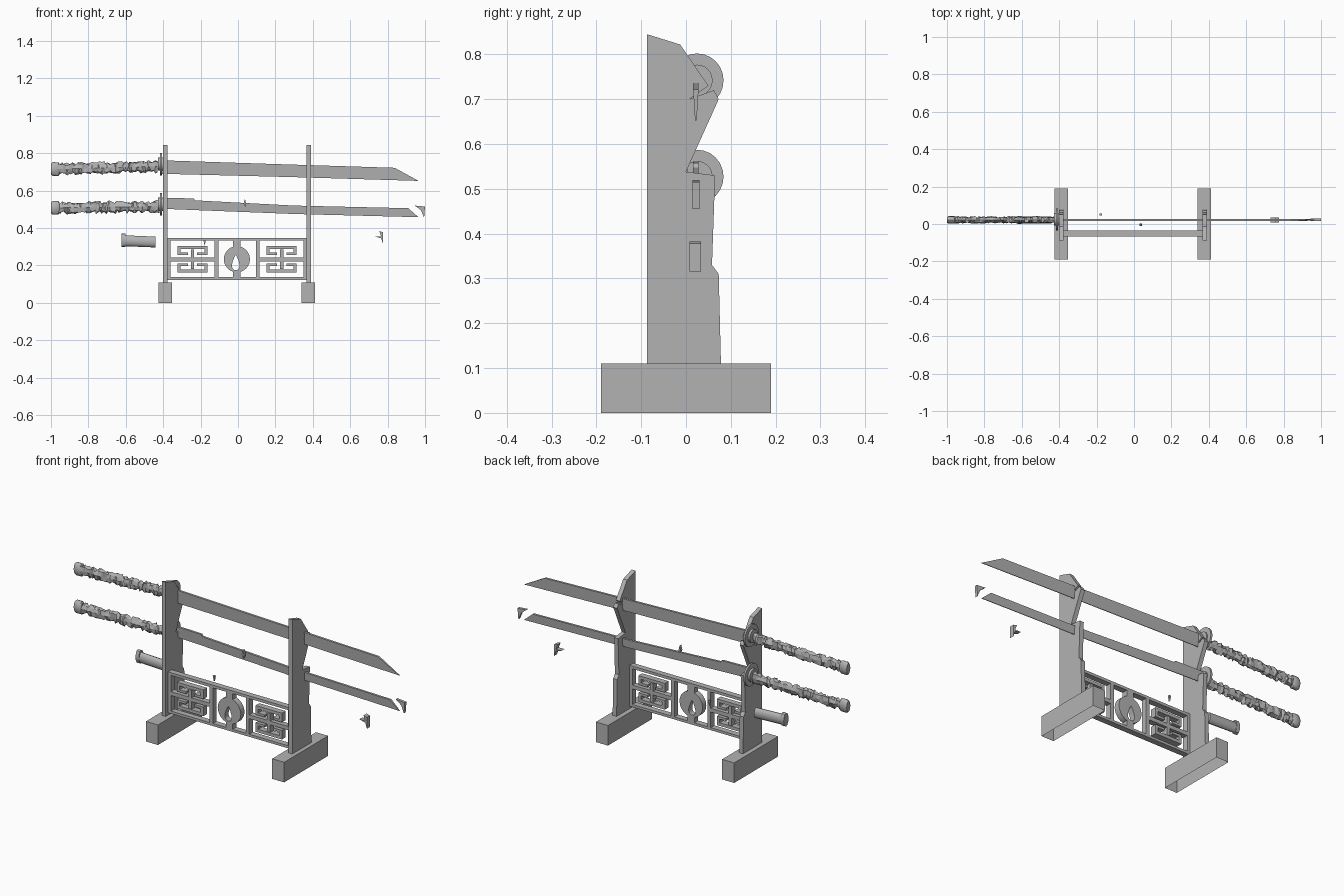
import bpy, bmesh, math, random
from mathutils import Vector

if "Cube" in bpy.data.objects:
    bpy.data.objects.remove(bpy.data.objects["Cube"], do_unlink=True)

random.seed(4)
GREY = (0.45, 0.45, 0.45, 1)
mat = bpy.data.materials.new("plain grey")
mat.use_nodes = True
mat.diffuse_color = GREY
mat.node_tree.nodes["Principled BSDF"].inputs["Base Color"].default_value = GREY


def finish(name, bm, smooth=False):
    bmesh.ops.recalc_face_normals(bm, faces=bm.faces[:])
    me = bpy.data.meshes.new(name)
    bm.to_mesh(me)
    bm.free()
    me.materials.append(mat)
    ob = bpy.data.objects.new(name, me)
    bpy.context.collection.objects.link(ob)
    if smooth:
        bpy.ops.object.select_all(action="DESELECT")
        ob.select_set(True)
        bpy.context.view_layer.objects.active = ob
        bpy.ops.object.shade_smooth_by_angle(angle=math.radians(35))
    return ob


def add_box(bm, x0, x1, y0, y1, z0, z1):
    made = bmesh.ops.create_cube(bm, size=1)["verts"]
    for v in made:
        v.co = Vector(((x0 + x1) / 2 + v.co.x * (x1 - x0),
                       (y0 + y1) / 2 + v.co.y * (y1 - y0),
                       (z0 + z1) / 2 + v.co.z * (z1 - z0)))


def add_prism(bm, points, offset):
    """Extrude a flat outline along an offset."""
    face = bm.faces.new([bm.verts.new(p) for p in points])
    new = bmesh.ops.extrude_face_region(bm, geom=[face], use_keep_orig=True)["geom"]
    verts = [g for g in new if isinstance(g, bmesh.types.BMVert)]
    bmesh.ops.translate(bm, verts=verts, vec=offset)
    return verts


def add_loft(bm, rings):
    """Join rings of points into a capped tube."""
    rows = [[bm.verts.new(p) for p in ring] for ring in rings]
    n = len(rows[0])
    for a, b in zip(rows, rows[1:]):
        for i in range(n):
            bm.faces.new((a[i], a[(i + 1) % n], b[(i + 1) % n], b[i]))
    bm.faces.new(rows[0][::-1])
    bm.faces.new(rows[-1])


def oval(x, y, z, ry, rz, n=16):
    return [(x, y + ry * math.cos(math.tau * i / n), z + rz * math.sin(math.tau * i / n))
            for i in range(n)]


# Feet, open underneath
for name, x0, x1 in (("right_foot", -0.425, -0.352), ("left_foot", 0.34, 0.413)):
    bm = bmesh.new()
    add_box(bm, x0, x1, -0.19, 0.19, 0, 0.11)
    under = [f for f in bm.faces if f.calc_center_median().z < 0.01]
    bmesh.ops.delete(bm, geom=under, context="FACES")
    finish(name, bm)

# Uprights with two hooked rests
upright = [(-0.087, 0.11), (0.078, 0.11), (0.073, 0.31), (0.058, 0.33), (0.065, 0.53),
           (0, 0.538), (0.073, 0.70), (0.062, 0.72), (0.007, 0.70), (0.05, 0.73),
           (-0.013, 0.822), (-0.087, 0.845)]
for name, x0, x1 in (("right_upright", -0.40, -0.377), ("left_upright", 0.366, 0.39)):
    bm = bmesh.new()
    add_prism(bm, [(x0, y, z) for y, z in upright], (x1 - x0, 0, 0))
    finish(name, bm)

# Lattice panel frame
Y0, Y1 = -0.067, -0.035
bm = bmesh.new()
for z0, z1 in ((0.123, 0.137), (0.332, 0.347)):
    add_box(bm, -0.377, 0.366, Y0, Y1, z0, z1)
for x0, x1 in ((-0.377, -0.36), (-0.125, -0.105), (0.095, 0.115), (0.349, 0.366)):
    add_box(bm, x0, x1, Y0, Y1, 0.137, 0.332)
finish("panel_frame", bm)

# Fretwork, the same on both sides of the panel
for name, cx in (("right_fretwork", -0.243), ("left_fretwork", 0.233)):
    bm = bmesh.new()
    add_box(bm, cx - 0.009, cx + 0.009, Y0, Y1, 0.18, 0.285)
    for s in (-1, 1):
        def bar(xa, xb, za, zb):
            z = sorted((0.233 + s * za, 0.233 + s * zb))
            add_box(bm, cx + xa, cx + xb, Y0, Y1, *z)
        bar(-0.08, 0.08, 0.055, 0.072)
        for t in (-1, 1):
            bar(*sorted((t * 0.08, t * 0.064)), 0.022, 0.055)
            bar(*sorted((t * 0.064, t * 0.025)), 0.022, 0.035)
    add_box(bm, cx - 0.118, cx + 0.118, Y0, Y1, 0.222, 0.243)
    finish(name, bm)

# Centre medallion: ring with a narrow opening, held by two short struts
bm = bmesh.new()
N = 24
outer, inner = [], []
for i in range(N):
    a = math.tau * i / N
    outer.append((-0.006 + 0.07 * math.cos(a), 0.233 + 0.07 * math.sin(a)))
    inner.append((-0.012 + 0.018 * math.cos(a) * (1 - 0.6 * math.sin(a)),
                  0.215 + 0.04 * math.sin(a)))
loops = [[bm.verts.new((x, y, z)) for x, z in pts]
         for pts, y in ((outer, Y0), (outer, Y1), (inner, Y1), (inner, Y0))]
for a, b in zip(loops, loops[1:] + loops[:1]):
    for i in range(N):
        bm.faces.new((a[i], a[(i + 1) % N], b[(i + 1) % N], b[i]))
for z0, z1 in ((0.137, 0.168), (0.298, 0.332)):
    add_box(bm, -0.026, 0.014, Y0, Y1, z0, z1)
finish("panel_medallion", bm, True)

# Swords
SY = 0.022
upper = [(-0.41, 0.762), (0.2, 0.742), (0.837, 0.722), (0.965, 0.652),
         (0.3, 0.672), (-0.41, 0.69)]
lower = [(-0.41, 0.562), (-0.235, 0.558), (-0.23, 0.548), (0.3, 0.52), (0.91, 0.506),
         (0.965, 0.458), (0.3, 0.475), (-0.41, 0.503)]
for label, outline, zg, z_end in (("upper", upper, 0.742, 0.715), ("lower", lower, 0.527, 0.508)):
    # Blade, thinner along the cutting edge
    bm = bmesh.new()
    add_prism(bm, [(x, SY - 0.006, z) for x, z in outline], (0, 0.012, 0))
    for v in bm.verts:
        if any(abs(v.co.x - x) + abs(v.co.z - z) < 1e-4 for x, z in outline[-3:]):
            v.co.y = SY + (v.co.y - SY) * 0.3
    finish(label + "_blade", bm)

    # Round guard with collar
    bm = bmesh.new()
    for x0, x1, r in ((-0.416, -0.406, 0.06), (-0.428, -0.40, 0.035)):
        add_loft(bm, [oval(x, SY + 0.003, zg, r * 0.98, r, 24) for x in (x0, x1)])
    finish(label + "_guard", bm, True)

    # Ragged cord-wrapped grip
    bm = bmesh.new()
    rings, steps = [], 46
    for k in range(steps + 1):
        f = k / steps
        x, z = -0.965 + 0.54 * f, z_end + (zg - 0.012 - z_end) * f
        ring = []
        for px, py, pz in oval(x, 0, 0, 0.02, 0.036, 8):
            s = random.uniform(0.5, 1.05)
            ring.append((px + random.uniform(-0.006, 0.006), SY + py * s, z + pz * s))
        rings.append(ring)
    add_loft(bm, rings)
    finish(label + "_grip", bm)

    # Pommel cap
    bm = bmesh.new()
    add_loft(bm, [oval(x, SY, z_end, 0.02 * s, 0.037 * s, 12)
                  for x, s in ((-1.0, 0.8), (-0.99, 1), (-0.96, 0.98), (-0.955, 0.8))])
    finish(label + "_pommel", bm, True)

# Scabbard end beside the stand
bm = bmesh.new()
add_loft(bm, [oval(x, SY, z, 0.018, 0.029, 12) for x, z in ((-0.61, 0.332), (-0.44, 0.325))])
add_loft(bm, [oval(x, SY, 0.335, 0.021, 0.037, 12) for x in (-0.622, -0.602)])
finish("scabbard_end", bm, True)

# Loose chips
chips = (
    ("tip_chip", 0.015, 0.03, [(0.945, 0.52), (1.0, 0.515), (0.995, 0.455), (0.978, 0.495)]),
    ("hooked_chip", 0.008, 0.034, [(0.73, 0.355), (0.765, 0.355), (0.755, 0.383), (0.776, 0.378),
                                   (0.776, 0.315), (0.765, 0.345)]),
    ("blade_chip", -0.012, 0.003, [(0.03, 0.53), (0.037, 0.557), (0.044, 0.53), (0.04, 0.51)]),
    ("small_chip", 0.045, 0.055, [(-0.185, 0.335), (-0.172, 0.335), (-0.178, 0.305)]),
)
for name, y0, y1, outline in chips:
    bm = bmesh.new()
    add_prism(bm, [(x, y0, z) for x, z in outline], (0, y1 - y0, 0))
    finish(name, bm)
